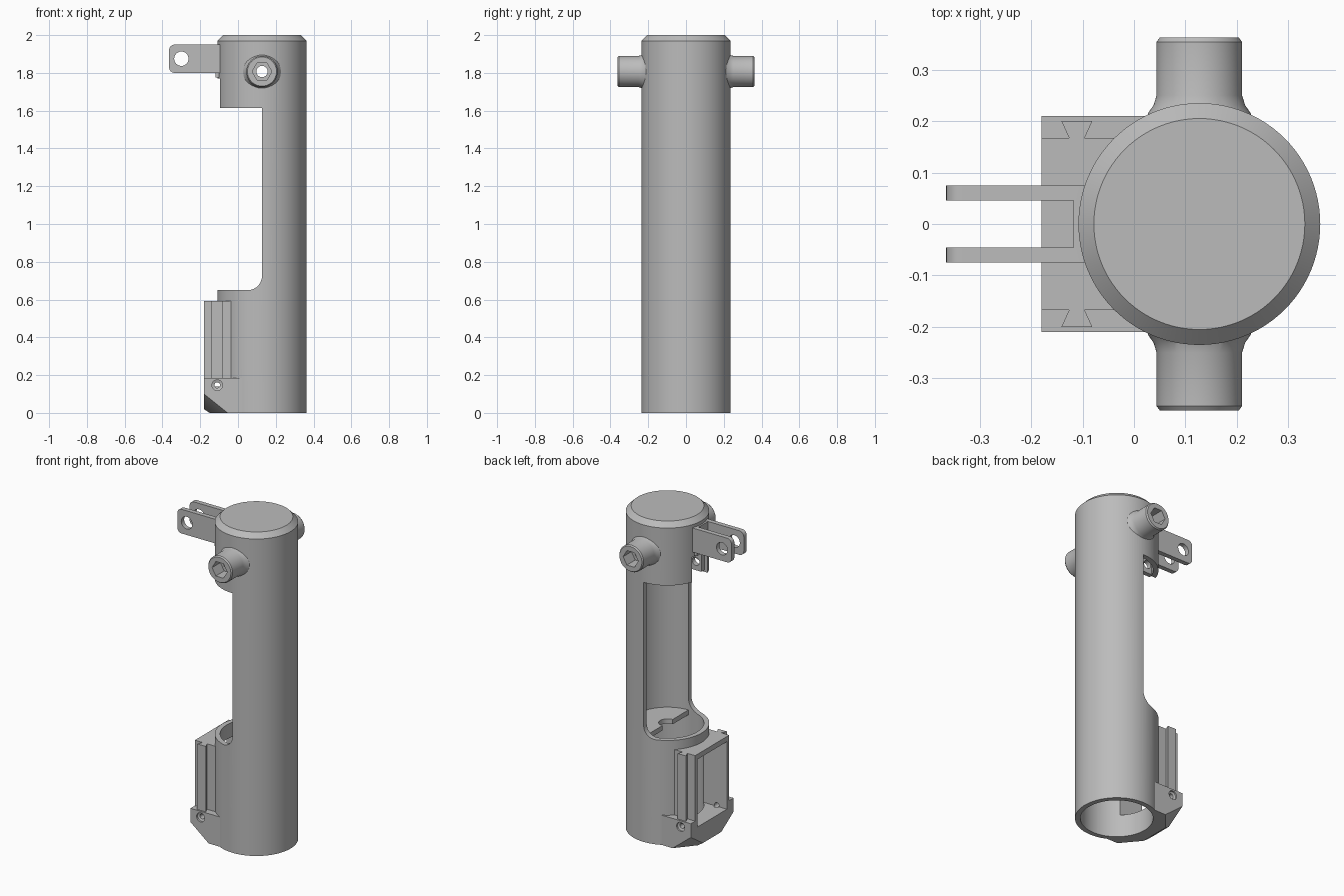
import bpy, bmesh, math
from mathutils import Vector

if "Cube" in bpy.data.objects:
    bpy.data.objects.remove(bpy.data.objects["Cube"], do_unlink=True)

grey = bpy.data.materials.new("plain_grey")
grey.use_nodes = True
grey.diffuse_color = (0.5, 0.5, 0.5, 1)
grey.node_tree.nodes["Principled BSDF"].inputs["Base Color"].default_value = (0.5, 0.5, 0.5, 1)

CX = 0.127            # tube axis
R, BORE = 0.235, 0.205
BOSS_Z = 1.807


def finish(name, bm):
    bmesh.ops.remove_doubles(bm, verts=bm.verts, dist=1e-5)
    bmesh.ops.recalc_face_normals(bm, faces=bm.faces)
    mesh = bpy.data.meshes.new(name)
    bm.to_mesh(mesh)
    bm.free()
    mesh.materials.append(grey)
    ob = bpy.data.objects.new(name, mesh)
    bpy.context.collection.objects.link(ob)
    return ob


def prism(name, pts, axis, lo, hi):
    """Extrude an outline along y (outline in x,z) or z (outline in x,y)."""
    place = (lambda a, b, h: (a, h, b)) if axis == 'y' else (lambda a, b, h: (a, b, h))
    bm = bmesh.new()
    face = bm.faces.new([bm.verts.new(place(a, b, lo)) for a, b in pts])
    ext = bmesh.ops.extrude_face_region(bm, geom=[face])
    verts = [g for g in ext["geom"] if isinstance(g, bmesh.types.BMVert)]
    bmesh.ops.translate(bm, verts=verts, vec=place(0, 0, hi - lo))
    return finish(name, bm)


def box(name, x0, x1, y0, y1, z0, z1):
    return prism(name, [(x0, y0), (x1, y0), (x1, y1), (x0, y1)], 'z', z0, z1)


def lathe(name, profile, axis='z', at=(CX, 0), sides=64, side=1):
    """Solid of rings (radius, height) around z (at = x,y) or y (at = x,z)."""
    bm = bmesh.new()
    rings = []
    for r, h in profile:
        ring = []
        for i in range(sides):
            t = math.tau * i / sides
            a, b = at[0] + r * math.cos(t), at[1] + r * math.sin(t)
            ring.append(bm.verts.new((a, h * side, b) if axis == 'y' else (a, b, h)))
        rings.append(ring)
    for lower, upper in zip(rings, rings[1:]):
        for i in range(sides):
            j = (i + 1) % sides
            bm.faces.new((lower[i], lower[j], upper[j], upper[i]))
    bm.faces.new(rings[0])
    bm.faces.new(rings[-1])
    return finish(name, bm)


def combine(target, tool, operation='DIFFERENCE'):
    mod = target.modifiers.new("combine", 'BOOLEAN')
    mod.operation, mod.object, mod.solver = operation, tool, 'EXACT'
    bpy.context.view_layer.objects.active = target
    bpy.ops.object.modifier_apply(modifier=mod.name)
    bpy.data.objects.remove(tool, do_unlink=True)


def arc(cx, cz, r, start, end, n=8):
    return [(cx + r * math.cos(math.radians(start + (end - start) * i / n)),
             cz + r * math.sin(math.radians(start + (end - start) * i / n))) for i in range(n + 1)]


def slice_off(ob, co, no):
    bm = bmesh.new()
    bm.from_mesh(ob.data)
    bmesh.ops.bisect_plane(bm, geom=bm.verts[:] + bm.edges[:] + bm.faces[:],
                           plane_co=co, plane_no=no, clear_outer=True)
    bmesh.ops.holes_fill(bm, edges=[e for e in bm.edges if e.is_boundary])
    bmesh.ops.recalc_face_normals(bm, faces=bm.faces)
    bm.to_mesh(ob.data)
    bm.free()


# Outer tube with chamfered top
body = lathe("tube_body", [(R, 0), (R, 1.97), (BORE, 2)], sides=96)

# Lower mount and its plinth with clipped bottom corners
combine(body, box("mount", -0.18, 0.1, -0.167, 0.167, 0.1, 0.592), 'UNION')
plinth = box("plinth", -0.18, 0.1, -0.21, 0.21, 0, 0.185)
for s in (-1, 1):
    a, b, c = Vector((-0.18, 0.21 * s, 0.1)), Vector((-0.055, 0.21 * s, 0)), Vector((-0.18, 0.06 * s, 0))
    n = (b - a).cross(c - a)
    slice_off(plinth, a, -n if n.z > 0 else n)
slice_off(plinth, (-0.18, 0, 0.02), (-0.02, 0, -0.03))
combine(body, plinth, 'UNION')

# Side bosses and hinge arms
arm_outline = (arc(-0.335, 1.83, 0.03, 270, 180) + arc(-0.335, 1.92, 0.03, 180, 90)
               + [(-0.04, 1.95), (-0.04, 1.80)])
boss_rings = [(0.1, 0.15), (0.1, 0.215), (0.089, 0.231), (0.083, 0.25), (0.083, 0.354), (0.077, 0.362)]
for s in (-1, 1):
    combine(body, lathe("boss", boss_rings, 'y', (CX, BOSS_Z), side=s), 'UNION')
    y0, y1 = sorted((0.046 * s, 0.075 * s))
    arm = prism("arm", arm_outline, 'y', y0, y1)
    combine(arm, lathe("pin_hole", [(0.038, -0.2), (0.038, 0.2)], 'y', (-0.3, 1.875), 32))
    combine(body, arm, 'UNION')
combine(body, box("arm_web", -0.118, -0.04, -0.06, 0.06, 1.775, 1.949), 'UNION')

# Hollow inside, long side opening, mount window and slot under the arms
combine(body, lathe("bore", [(BORE, -0.1), (BORE, 1.94)], sides=96))
opening = [(-0.4, 0.65)] + arc(CX - 0.075, 0.725, 0.075, 270, 360) + [(CX, 1.613), (-0.4, 1.613)]
combine(body, prism("opening", opening, 'y', -0.4, 0.4))
combine(body, box("window", -0.3, 0.08, -0.145, 0.145, 0.14, 0.56))
combine(body, box("slot", -0.3, 0.05, -0.077, 0.077, 1.5, 1.77))

# Hex sockets in the bosses and screw holes in the plinth
for s in (-1, 1):
    combine(body, lathe("hex_socket", [(0.052, 0.28), (0.052, 0.4)], 'y', (CX, BOSS_Z), 6, s))
    combine(body, lathe("boss_bore", [(0.03, 0.15), (0.03, 0.3)], 'y', (CX, BOSS_Z), 24, s))
    combine(body, lathe("screw_hole", [(0.015, 0.13), (0.015, 0.195), (0.028, 0.2), (0.028, 0.25)],
                        'y', (-0.11, 0.147), 24, s))

# Dovetail rails on the mount sides
parts = [body]
for label, s in (("right", -1), ("left", 1)):
    tail = [(-0.126, 0.16 * s), (-0.126, 0.167 * s), (-0.141, 0.2 * s),
            (-0.081, 0.2 * s), (-0.096, 0.167 * s), (-0.096, 0.16 * s)]
    parts.append(prism("dovetail_rail_" + label, tail, 'z', 0.18, 0.592))
    # Inner lugs seen through the slot
    y0, y1 = sorted((0.046 * s, 0.075 * s))
    lug = box("inner_lug_" + label, -0.075, 0.01, y0, y1, 1.625, 1.78)
    combine(lug, lathe("lug_hole", [(0.025, -0.2), (0.025, 0.2)], 'y', (-0.035, 1.68), 24))
    parts.append(lug)

# Half-round shelf with a centre notch
shelf = arc(CX, 0, BORE + 0.01, -90, 90, 40) + arc(CX, 0, 0.05, 90, -90, 16)[::1]
parts.append(prism("half_shelf", shelf, 'z', 0.622, 0.652))

# Smooth round walls, keep edges crisp
bpy.ops.object.select_all(action='DESELECT')
for ob in parts:
    ob.select_set(True)
bpy.context.view_layer.objects.active = body
bpy.ops.object.shade_smooth_by_angle(angle=math.radians(28))
